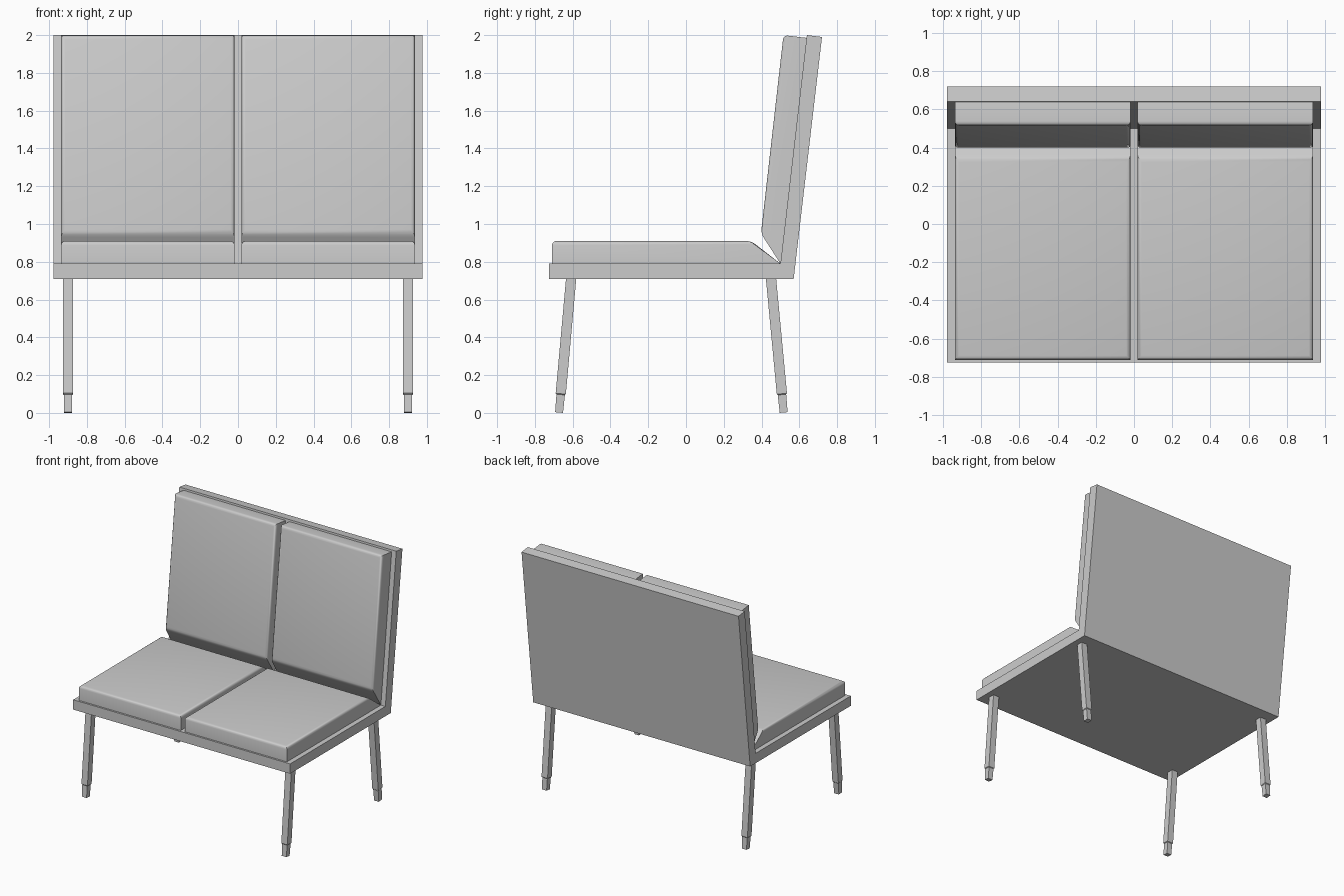
import bpy, bmesh, math
from mathutils import Matrix

if "Cube" in bpy.data.objects:
    bpy.data.objects.remove(bpy.data.objects["Cube"])


def finish(bm, name, smooth=False):
    bmesh.ops.recalc_face_normals(bm, faces=bm.faces)
    me = bpy.data.meshes.new(name)
    bm.to_mesh(me)
    bm.free()
    ob = bpy.data.objects.new(name, me)
    bpy.context.collection.objects.link(ob)
    if smooth:
        bpy.ops.object.select_all(action='DESELECT')
        ob.select_set(True)
        bpy.context.view_layer.objects.active = ob
        bpy.ops.object.shade_smooth_by_angle(angle=math.radians(35))
    return ob


def extrude_profile(name, pts, x0, x1, pad_edge=None):
    """Extrude a (y, z) profile along x; pad_edge picks the side whose rim is rounded."""
    bm = bmesh.new()
    a = [bm.verts.new((x0, y, z)) for y, z in pts]
    b = [bm.verts.new((x1, y, z)) for y, z in pts]
    n = len(pts)
    bm.faces.new(a)
    bm.faces.new(b[::-1])
    sides = [bm.faces.new((a[i], b[i], b[(i + 1) % n], a[(i + 1) % n])) for i in range(n)]
    if pad_edge is not None:
        bmesh.ops.recalc_face_normals(bm, faces=bm.faces)
        bmesh.ops.bevel(bm, geom=list(sides[pad_edge].edges), offset=0.022,
                        offset_type='OFFSET', segments=3, profile=0.5, affect='EDGES')
    return finish(bm, name, pad_edge is not None)


# L-shaped board: seat base and leaning back panel
extrude_profile("frame", [(-0.725, 0.71), (0.57, 0.71), (0.72, 1.99), (0.64, 2.0),
                          (0.50, 0.79), (-0.725, 0.79)], -0.977, 0.977)

# Paired seat and back cushions
seat = [(-0.71, 0.79), (-0.71, 0.91), (0.345, 0.91), (0.50, 0.79)]
back = [(0.50, 0.79), (0.397, 0.95), (0.516, 2.0), (0.64, 1.985)]
for side, x0, x1 in (("left", -0.937, -0.018), ("right", 0.018, 0.937)):
    extrude_profile(side + "_seat_cushion", seat, x0, x1, 1)
    extrude_profile(side + "_back_cushion", back, x0, x1, 1)


# Splayed square legs with a stepped foot
def leg(name, x, y_foot, y_top):
    tilt = math.atan2(y_top - y_foot, 0.71)
    bm = bmesh.new()
    rings = []
    for h, r in ((0, 0.021), (0.095, 0.0225), (0.1, 0.027), (0.715, 0.027)):
        rings.append([bm.verts.new((r * sx, r * sy, h))
                      for sx, sy in ((-1, -1), (1, -1), (1, 1), (-1, 1))])
    bm.faces.new(rings[0])
    bm.faces.new(rings[-1])
    for lo, hi in zip(rings, rings[1:]):
        for i in range(4):
            j = (i + 1) % 4
            bm.faces.new((lo[i], lo[j], hi[j], hi[i]))
    bm.transform(Matrix.Translation((x, y_foot, 0.002)) @ Matrix.Rotation(-tilt, 4, 'X'))
    finish(bm, name)


for side, s in (("left", -1), ("right", 1)):
    leg(side + "_front_leg", 0.9 * s, -0.672, -0.608)
    leg(side + "_back_leg", 0.9 * s, 0.517, 0.45)
